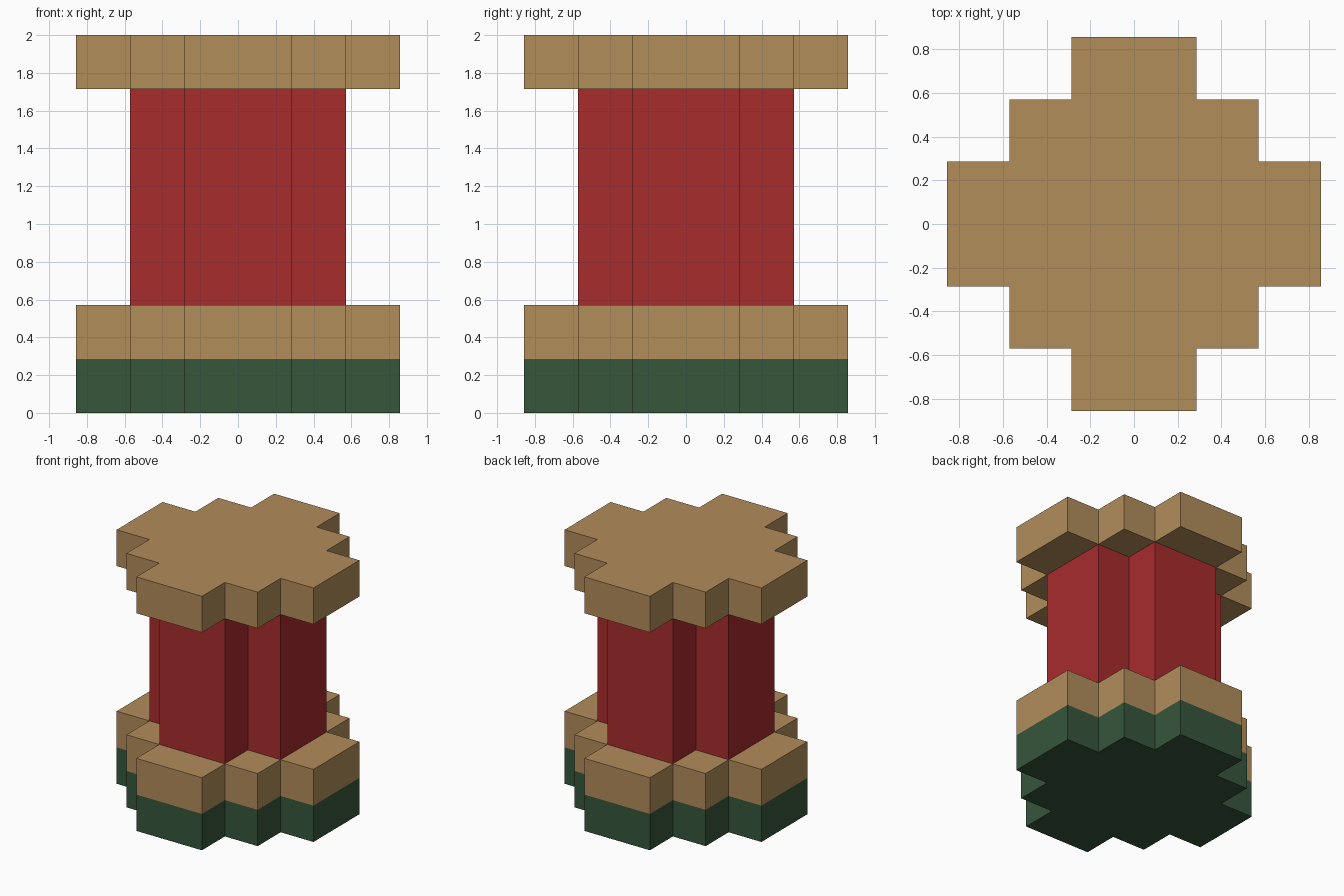
import bpy
import bmesh

cube = bpy.data.objects.get("Cube")
if cube:
    bpy.data.objects.remove(cube, do_unlink=True)

U = 2 / 7  # one block of the stepped grid


def material(name, rgb):
    mat = bpy.data.materials.new(name)
    mat.use_nodes = True
    mat.diffuse_color = (*rgb, 1)
    bsdf = next(n for n in mat.node_tree.nodes if n.type == 'BSDF_PRINCIPLED')
    bsdf.inputs["Base Color"].default_value = (*rgb, 1)
    bsdf.inputs["Roughness"].default_value = 0.8
    return mat


tan = material("tan", (0.445, 0.266, 0.105))
red = material("red", (0.392, 0.025, 0.026))
green = material("dark green", (0.037, 0.093, 0.044))

# One quadrant of each outline, in blocks
WIDE = [(3, 1), (2, 1), (2, 2), (1, 2), (1, 3)]
CROSS = [(2, 1), (1, 1), (1, 2)]


def stepped_prism(name, quadrant, bottom, top, mat):
    """Turn the quadrant four times into an outline and extrude it upwards."""
    outline, pts = [], quadrant
    for _ in range(4):
        outline += pts
        pts = [(-y, x) for x, y in pts]
    bm = bmesh.new()
    base = bm.faces.new([bm.verts.new((x * U, y * U, bottom * U)) for x, y in outline])
    ext = bmesh.ops.extrude_face_region(bm, geom=[base], use_keep_orig=True)
    verts = [g for g in ext["geom"] if isinstance(g, bmesh.types.BMVert)]
    bmesh.ops.translate(bm, verts=verts, vec=(0, 0, (top - bottom) * U))
    bmesh.ops.recalc_face_normals(bm, faces=bm.faces)
    mesh = bpy.data.meshes.new(name)
    bm.to_mesh(mesh)
    bm.free()
    mesh.materials.append(mat)
    obj = bpy.data.objects.new(name, mesh)
    bpy.context.collection.objects.link(obj)
    return obj


# Foot, lower plate, cross-shaped column and cap plate
stepped_prism("foot", WIDE, 0, 1, green)
stepped_prism("lower_plate", WIDE, 1, 2, tan)
stepped_prism("column", CROSS, 2, 6, red)
stepped_prism("cap_plate", WIDE, 6, 7, tan)
